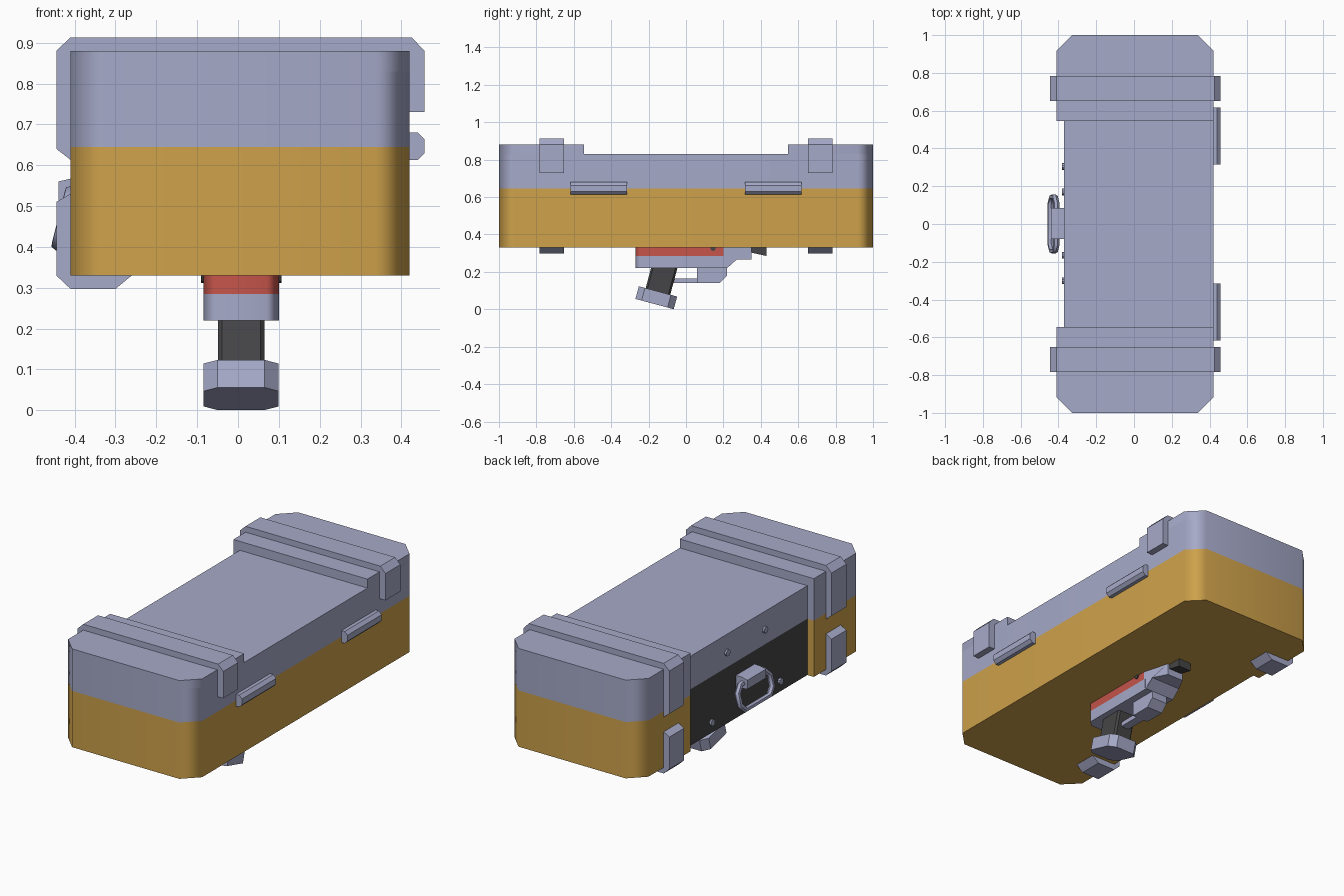
import bpy, bmesh, math
from mathutils import Matrix, Vector

cube = bpy.data.objects.get("Cube")
if cube:
    bpy.data.objects.remove(cube, do_unlink=True)


def material(name, rgb):
    m = bpy.data.materials.new(name)
    m.use_nodes = True
    m.diffuse_color = (*rgb, 1)
    m.node_tree.nodes["Principled BSDF"].inputs["Base Color"].default_value = (*rgb, 1)
    return m


GREY = material("lavender grey", (0.38, 0.40, 0.58))
YELLOW = material("ochre yellow", (0.62, 0.36, 0.07))
RED = material("brick red", (0.56, 0.09, 0.07))
DARK = material("charcoal", (0.06, 0.06, 0.063))


def add_object(name, mesh, mat, smooth=0):
    ob = bpy.data.objects.new(name, mesh)
    bpy.context.collection.objects.link(ob)
    mesh.materials.clear()
    mesh.materials.append(mat)
    if smooth:
        bpy.ops.object.select_all(action='DESELECT')
        ob.select_set(True)
        bpy.context.view_layer.objects.active = ob
        bpy.ops.object.shade_smooth_by_angle(angle=math.radians(smooth))
        ob.modifiers.new("weighted normals", 'WEIGHTED_NORMAL').keep_sharp = True
    return ob


def prism(name, pts, axis, a, b, mat, smooth=0):
    """Extrude a 2D outline along an axis from a to b."""
    place = {'x': lambda p, t: (t, p[0], p[1]),
             'y': lambda p, t: (p[0], t, p[1]),
             'z': lambda p, t: (p[0], p[1], t)}[axis]
    bm = bmesh.new()
    low = [bm.verts.new(place(p, a)) for p in pts]
    high = [bm.verts.new(place(p, b)) for p in pts]
    bm.faces.new(low)
    bm.faces.new(high)
    n = len(pts)
    for i in range(n):
        j = (i + 1) % n
        bm.faces.new((low[i], low[j], high[j], high[i]))
    bmesh.ops.recalc_face_normals(bm, faces=bm.faces)
    mesh = bpy.data.meshes.new(name)
    bm.to_mesh(mesh)
    bm.free()
    return add_object(name, mesh, mat, smooth)


def octagon(x0, x1, y0, y1, c):
    return [(x0 + c, y0), (x1 - c, y0), (x1, y0 + c), (x1, y1 - c),
            (x1 - c, y1), (x0 + c, y1), (x0, y1 - c), (x0, y0 + c)]


# Case shell, with a recess along one long side
L, R, PANEL, STEP = -0.41, 0.42, -0.37, 0.545
outline = octagon(L, R, -1, 1, 0.083)
outline[7:7] = [(L, STEP), (PANEL, STEP), (PANEL, -STEP), (L, -STEP)]
base = prism("case_base", outline, 'z', 0.33, 0.645, YELLOW, 50)
base.data.materials.append(DARK)
for f in base.data.polygons:
    if f.normal.x < -0.9 and abs(f.center.x - PANEL) < 0.005:
        f.material_index = 1
prism("case_lid", outline, 'z', 0.645, 0.83, GREY, 50)

# Lid ends, straps, clips and hinges, repeated at both ends
strap = [(0.41, 0.73), (0.457, 0.73), (0.457, 0.88), (0.425, 0.913), (L, 0.913),
         (-0.445, 0.88), (-0.445, 0.64), (L, 0.613), (-0.4, 0.613), (-0.4, 0.87), (0.41, 0.87)]
clip = [(-0.4, 0.53), (L, 0.53), (-0.445, 0.51), (-0.445, 0.33), (L, 0.297),
        (-0.3, 0.297), (-0.26, 0.33), (-0.26, 0.35), (-0.4, 0.35)]
hinge = [(0.41, 0.613), (0.44, 0.613), (0.457, 0.63), (0.457, 0.663), (0.44, 0.68), (0.41, 0.68)]
for s, side in ((-1, "front"), (1, "back")):
    end = [(L, s * STEP), (R, s * STEP), (R, s * 0.917), (R - 0.083, s),
           (L + 0.083, s), (L, s * 0.917)]
    prism(side + "_lid_end", end, 'z', 0.83, 0.88, GREY, 50)
    prism(side + "_strap", strap, 'y', s * 0.652, s * 0.783, GREY)
    prism(side + "_clip", clip, 'y', s * 0.652, s * 0.783, GREY)
    prism(side + "_hinge", hinge, 'y', s * 0.315, s * 0.618, GREY)

# Panel screws
for y, z in ((0.17, 0.73), (-0.165, 0.73), (0.305, 0.39), (-0.3, 0.39)):
    ring = [(y + 0.018 * math.cos(k * math.pi / 5), z + 0.018 * math.sin(k * math.pi / 5))
            for k in range(10)]
    prism("panel_screw", ring, 'x', -0.382, PANEL + 0.005, GREY)

# Carry handle: bracket and hanging ring
bracket = [(-0.365, 0.57), (-0.41, 0.567), (-0.44, 0.56), (-0.44, 0.51), (-0.365, 0.5)]
prism("handle_bracket", bracket, 'y', -0.08, 0.085, GREY)
curve = bpy.data.curves.new("ring_path", 'CURVE')
curve.dimensions = '3D'
curve.bevel_depth = 0.016
curve.bevel_resolution = 1
path = octagon(-0.142, 0.142, -0.065, 0.065, 0.035)
spline = curve.splines.new('POLY')
spline.points.add(len(path) - 1)
spline.use_cyclic_u = True
for point, (y, z) in zip(spline.points, path):
    point.co = (-0.426 + z * 0.25, y, 0.47 + z, 1)
helper = bpy.data.objects.new("ring_path", curve)
bpy.context.collection.objects.link(helper)
bpy.context.view_layer.update()
ring_mesh = bpy.data.meshes.new_from_object(
    helper.evaluated_get(bpy.context.evaluated_depsgraph_get()))
bpy.data.objects.remove(helper)
add_object("handle_ring", ring_mesh, GREY, 50)

# Underside mount
XL, XR = -0.085, 0.1
MID = (XL + XR) / 2


def rounded_front(y1):
    return [(XL, y1), (XL, -0.24), (XL + 0.03, -0.27), (XR - 0.03, -0.27), (XR, -0.24), (XR, y1)]


prism("mount_band", rounded_front(0.2), 'z', 0.285, 0.335, RED, 50)
prism("mount_body", rounded_front(0.21), 'z', 0.22, 0.285, GREY, 50)
nose = prism("mount_nose", [(0.2, 0.335), (0.2, 0.22), (0.22, 0.22), (0.27, 0.265),
                            (0.35, 0.265), (0.35, 0.335)], 'x', XL, XR, GREY)
for v in nose.data.vertices:
    if v.co.y > 0.3:
        v.co.x = MID + (v.co.x - MID) * 0.55
prism("mount_tip", [(0.34, 0.335), (0.34, 0.305), (0.43, 0.285), (0.43, 0.335)],
      'x', MID - 0.04, MID + 0.04, DARK)
pin = [(0.145 + 0.014 * math.cos(k * math.pi / 4), 0.326 + 0.014 * math.sin(k * math.pi / 4))
       for k in range(8)]
prism("mount_pin", pin, 'x', XL - 0.006, XR + 0.006, DARK)
prism("guard_block", [(0.06, 0.23), (0.06, 0.14), (0.18, 0.14), (0.22, 0.18), (0.22, 0.23)],
      'x', MID - 0.05, MID + 0.05, GREY)
prism("guard_bar", [(-0.11, 0.14), (0.07, 0.14), (0.07, 0.165), (-0.11, 0.165)],
      'x', MID - 0.025, MID + 0.025, GREY)

# Tilted grip and foot, built upright and then leaned
lean = Matrix.Translation(Vector((MID, -0.168, 0.028))) @ Matrix.Rotation(math.radians(-15), 4, 'X')
foot = prism("grip_foot", octagon(-0.092, 0.092, -0.106, 0.106, 0.034), 'z', 0, 0.07, GREY)
grip = prism("grip_column", octagon(-0.057, 0.057, -0.068, 0.068, 0.01), 'z', 0.06, 0.235, DARK)
for ob in (foot, grip):
    ob.data.transform(lean)
